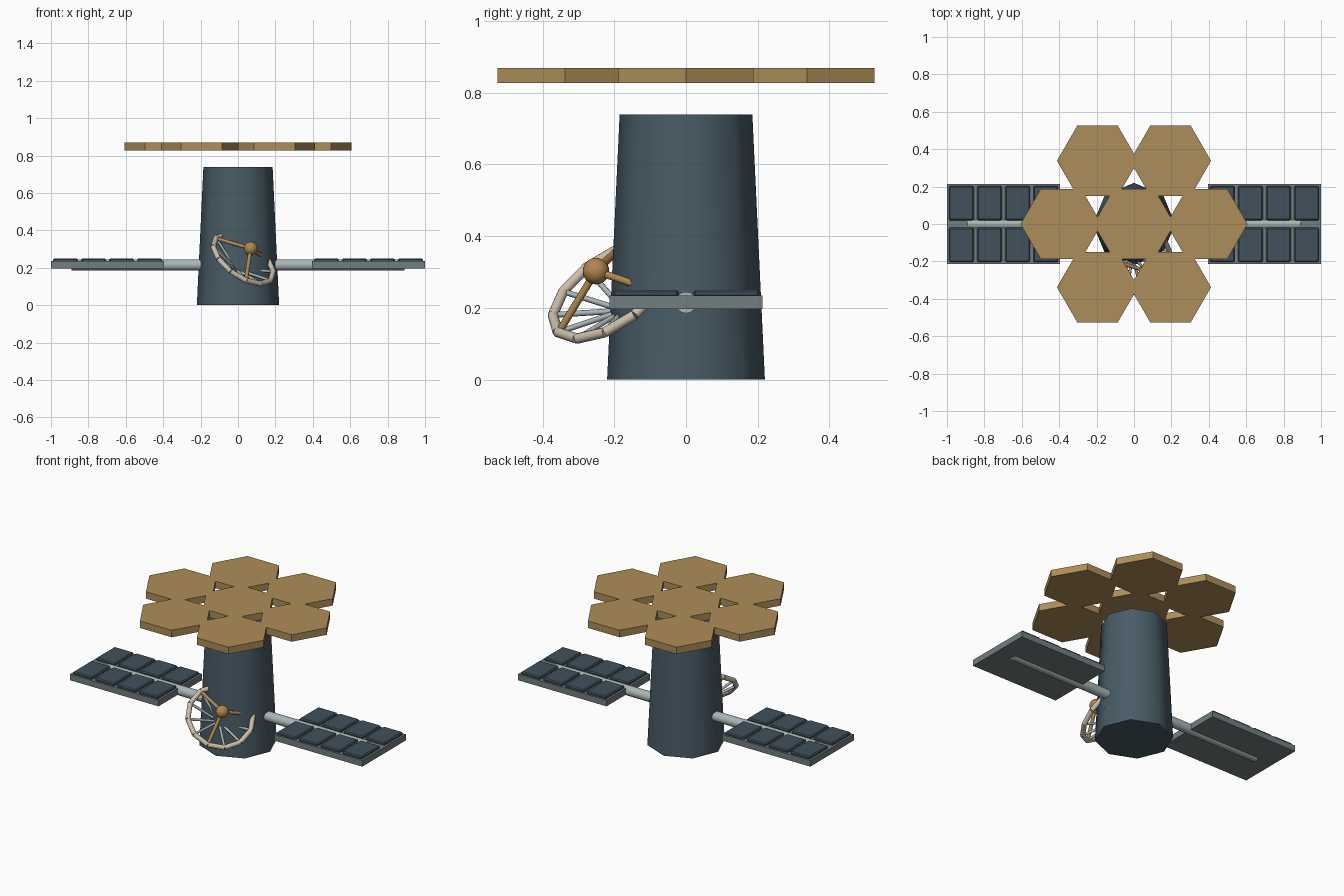
import bpy, bmesh, math
from math import cos, sin, pi, radians
from mathutils import Vector, Matrix

cube = bpy.data.objects.get("Cube")
if cube:
    bpy.data.objects.remove(cube, do_unlink=True)


def material(name, r, g, b):
    m = bpy.data.materials.new(name)
    m.use_nodes = True
    m.diffuse_color = (r, g, b, 1)
    bsdf = m.node_tree.nodes["Principled BSDF"]
    bsdf.inputs["Base Color"].default_value = (r, g, b, 1)
    bsdf.inputs["Roughness"].default_value = 0.7
    return m


SLATE = material("slate_blue", 0.065, 0.105, 0.133)
CELL = material("dark_cell_blue", 0.052, 0.082, 0.108)
STEEL = material("steel_grey", 0.17, 0.21, 0.215)
PALE = material("pale_grey", 0.40, 0.47, 0.47)
GOLD = material("gold", 0.42, 0.27, 0.10)
AMBER = material("amber", 0.43, 0.24, 0.08)
CREAM = material("cream", 0.60, 0.52, 0.40)


def finish(name, bm, mat, smooth=None):
    bmesh.ops.recalc_face_normals(bm, faces=bm.faces)
    mesh = bpy.data.meshes.new(name)
    bm.to_mesh(mesh)
    bm.free()
    mesh.materials.append(mat)
    ob = bpy.data.objects.new(name, mesh)
    bpy.context.collection.objects.link(ob)
    if smooth:
        bpy.ops.object.select_all(action='DESELECT')
        ob.select_set(True)
        bpy.context.view_layer.objects.active = ob
        bpy.ops.object.shade_smooth_by_angle(angle=radians(smooth))
    return ob


def add_rod(bm, a, b, r1, r2=None, sides=8, spin=0):
    """Capped cylinder or cone from a to b."""
    a, b = Vector(a), Vector(b)
    d = b - a
    mat = (Matrix.Translation((a + b) / 2) @ d.to_track_quat('Z', 'Y').to_matrix().to_4x4()
           @ Matrix.Rotation(spin, 4, 'Z'))
    bmesh.ops.create_cone(bm, cap_ends=True, segments=sides, radius1=r1,
                          radius2=r1 if r2 is None else r2, depth=d.length, matrix=mat)


def add_box(bm, lo, hi):
    lo, hi = Vector(lo), Vector(hi)
    mat = Matrix.Translation((lo + hi) / 2) @ Matrix.Diagonal((*(hi - lo), 1))
    bmesh.ops.create_cube(bm, size=1, matrix=mat)


# Tapered eight-sided hull
bm = bmesh.new()
add_rod(bm, (0, 0, 0), (0, 0, 0.74), 0.22, 0.185)
finish("hull", bm, SLATE, 50)

# Segmented mirror: one hexagon in the middle and six around it
for i in range(7):
    dist = 0.39 if i else 0
    x, y = dist * cos(i * pi / 3), dist * sin(i * pi / 3)
    bm = bmesh.new()
    bmesh.ops.create_cone(bm, cap_ends=True, segments=6, radius1=0.217, radius2=0.217,
                          depth=0.043, matrix=Matrix.Translation((x, y, 0.848))
                          @ Matrix.Rotation(pi / 6, 4, 'Z'))
    # turn until a corner lies on the x axis
    corner = max(bm.verts, key=lambda v: v.co.x).co
    turn = -math.atan2(corner.y - y, corner.x - x)
    if abs(turn) > 0.01:
        bmesh.ops.rotate(bm, verts=bm.verts, cent=(x, y, 0), matrix=Matrix.Rotation(turn, 3, 'Z'))
    finish(f"mirror_segment_{i + 1}", bm, GOLD)

# Solar wings on both sides
for side, s in (("left", 1), ("right", -1)):
    bm = bmesh.new()
    add_rod(bm, (s * 0.12, 0, 0.215), (s * 0.89, 0, 0.215), 0.03, sides=16)
    finish(f"{side}_wing_arm", bm, PALE, 40)

    bm = bmesh.new()
    add_box(bm, (min(s * 0.395, s), -0.213, 0.197), (max(s * 0.395, s), 0.213, 0.235))
    finish(f"{side}_wing_frame", bm, STEEL)

    bm = bmesh.new()
    for col in range(4):
        xc = s * (0.4725 + 0.15 * col)
        for yc in (-0.112, 0.112):
            add_box(bm, (xc - 0.066, yc - 0.092, 0.23), (xc + 0.066, yc + 0.092, 0.25))
    cells = finish(f"{side}_solar_cells", bm, CELL)
    bevel = cells.modifiers.new("edge", 'BEVEL')
    bevel.width = 0.006
    bevel.segments = 1

# Dish antenna, facing up and outwards
axis = Vector((0.5, -0.5, 0.7071))
across = Vector((0.7071, 0.7071, 0))
down = Vector((0.5, -0.5, -0.7071))
centre = Vector((0.028, -0.211, 0.246))
hub = centre - axis * 0.075
focus = centre + axis * 0.08


def rim(deg, r=0.186):
    t = radians(deg)
    return centre + (across * cos(t) + down * sin(t)) * r


bm = bmesh.new()
for a in range(0, 360, 30):
    add_rod(bm, rim(a), rim(a + 30), 0.0145, sides=10)
finish("dish_rim", bm, CREAM, 40)

bm = bmesh.new()
for a in range(0, 360, 30):
    add_rod(bm, hub, rim(a), 0.008, sides=8)
finish("dish_spokes", bm, PALE, 50)

bm = bmesh.new()
for a in (0, 120, 240):
    add_rod(bm, focus, rim(a, 0.18), 0.0105, sides=10)
finish("feed_struts", bm, AMBER, 40)

bm = bmesh.new()
bmesh.ops.create_uvsphere(bm, u_segments=20, v_segments=12, radius=0.037,
                          matrix=Matrix.Translation(focus))
finish("feed_ball", bm, AMBER, 60)
